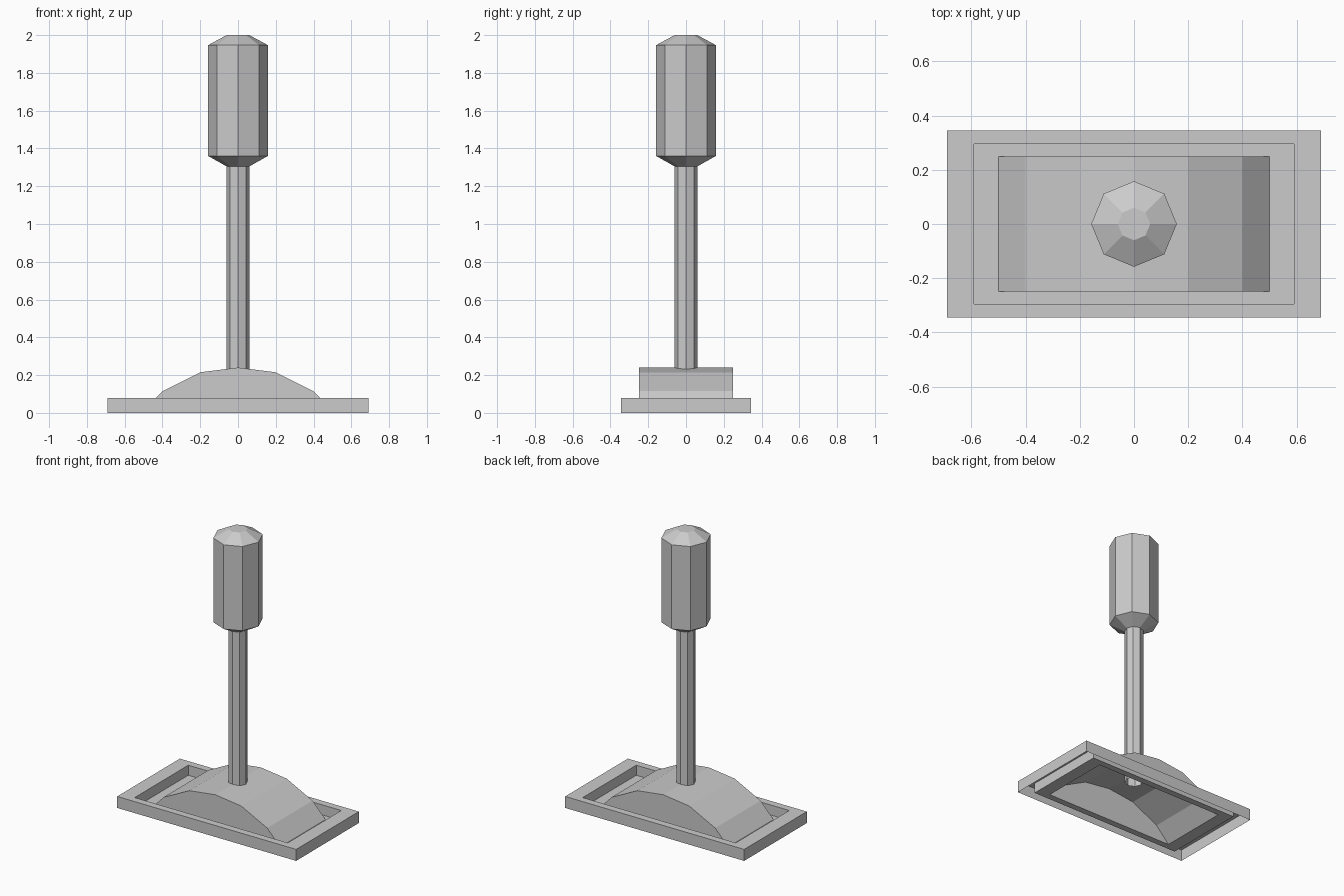
import bpy
import bmesh
from math import cos, sin, tau

if "Cube" in bpy.data.objects:
    bpy.data.objects.remove(bpy.data.objects["Cube"])


def finish(name, bm):
    bmesh.ops.remove_doubles(bm, verts=bm.verts, dist=1e-5)
    bmesh.ops.recalc_face_normals(bm, faces=bm.faces)
    mesh = bpy.data.meshes.new(name)
    bm.to_mesh(mesh)
    bm.free()
    obj = bpy.data.objects.new(name, mesh)
    bpy.context.collection.objects.link(obj)
    return obj


def loft(name, loops, cap_top=False):
    """Skin a stack of closed loops, optionally closing the last one."""
    bm = bmesh.new()
    rings = [[bm.verts.new(p) for p in loop] for loop in loops]
    for a, b in zip(rings, rings[1:]):
        n = len(a)
        for i in range(n):
            j = (i + 1) % n
            bm.faces.new((a[i], a[j], b[j], b[i]))
    if cap_top:
        bm.faces.new(rings[-1])
    return finish(name, bm)


def rect(hx, hy, z):
    return [(-hx, -hy, z), (hx, -hy, z), (hx, hy, z), (-hx, hy, z)]


def octagon(r, z):
    return [(r * cos(tau * i / 8), r * sin(tau * i / 8), z) for i in range(8)]


FLOOR = 0.01

# Rectangular tray: outer wall, flat rim, inner wall, recessed floor ring
loft("base_frame", [rect(0.69, 0.345, 0), rect(0.69, 0.345, 0.08),
                    rect(0.59, 0.295, 0.08), rect(0.59, 0.295, FLOOR),
                    rect(0.50, 0.25, FLOOR)])

# Arched mound, hollow underneath: profile mirrored in x, extruded in y
half = [(0.5, FLOOR), (0.4, 0.115), (0.2, 0.215)]
profile = half + [(0, 0.24)] + [(-x, z) for x, z in reversed(half)]
bm = bmesh.new()
front = [bm.verts.new((x, -0.25, z)) for x, z in profile]
back = [bm.verts.new((x, 0.25, z)) for x, z in profile]
bm.faces.new(front)
bm.faces.new(back[::-1])
for i in range(len(profile) - 1):
    bm.faces.new((front[i], back[i], back[i + 1], front[i + 1]))
finish("arched_mound", bm)

# Octagonal pole, open at the lower end inside the mound
loft("pole", [octagon(0.06, 0.18), octagon(0.06, 1.305)])

# Octagonal head with chamfered ends
loft("head", [octagon(0.06, 1.305), octagon(0.158, 1.36),
              octagon(0.158, 1.947), octagon(0.06, 2.0)], cap_top=True)
